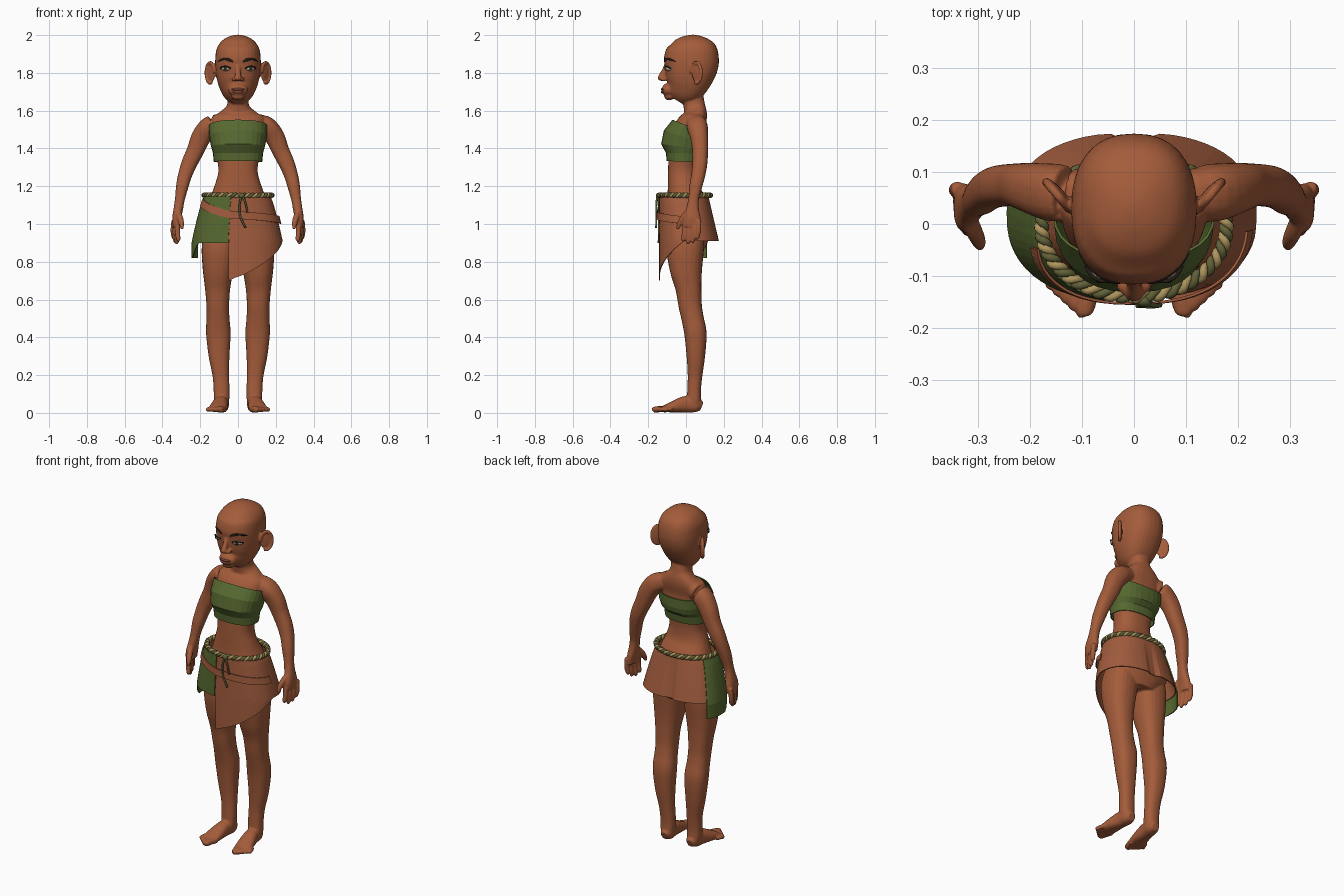
import bpy, bmesh, math
from math import sin, cos, pi, radians, exp
from mathutils import Vector, Matrix

if "Cube" in bpy.data.objects:
    bpy.data.objects.remove(bpy.data.objects["Cube"])


def material(name, r, g, b):
    m = bpy.data.materials.new(name)
    m.use_nodes = True
    m.diffuse_color = (r, g, b, 1)
    bsdf = next(n for n in m.node_tree.nodes if n.type == 'BSDF_PRINCIPLED')
    bsdf.inputs["Base Color"].default_value = (r, g, b, 1)
    bsdf.inputs["Roughness"].default_value = 0.8
    return m


SKIN = material("brown skin", .37, .107, .043)
HIDE = material("brown hide", .36, .108, .048)
GREEN = material("leaf green cloth", .095, .14, .03)
TAN = material("tan cord", .42, .3, .11)
OLIVE = material("olive cord", .12, .12, .04)
DARK = material("dark hair", .018, .011, .008)
WHITE = material("eye white", .5, .45, .36)
IRIS = material("hazel iris", .11, .11, .03)
LIP = material("lip brown", .22, .06, .035)


def sp(v):
    """Squared-off sine value, for slightly boxy ovals."""
    return math.copysign(abs(v) ** .85, v)


def smooth_path(rows, steps):
    rows = [Vector(r) for r in rows]
    if steps == 1:
        return rows
    p = [rows[0]] + rows + [rows[-1]]
    out = []
    for a, b, c, d in zip(p, p[1:], p[2:], p[3:]):
        for i in range(steps):
            t = i / steps
            out.append(.5 * (2 * b + (c - a) * t + (2 * a - 5 * b + 4 * c - d) * t ** 2
                             + (3 * b - a - 3 * c + d) * t ** 3))
    return out + [rows[-1]]


def tube(bm, rows, s=1, n=20, steps=4, ref=(1, 0, 0), caps=True):
    """Loft ovals along a path; each row is x, y, z and two radii."""
    path = smooth_path(rows, steps)
    pos = [Vector((r[0] * s, r[1], r[2])) for r in path]
    rings = []
    for i, c in enumerate(pos):
        t = (pos[min(i + 1, len(pos) - 1)] - pos[max(i - 1, 0)]).normalized()
        axis = Vector((0, 0, 1)) if abs(t.x) > .9 else Vector(ref)
        u = (axis - t * axis.dot(t)).normalized()
        v = t.cross(u)
        a, b = max(path[i][3], .001), max(path[i][4], .001)
        rings.append([bm.verts.new(c + u * a * sp(cos(k * 2 * pi / n))
                                   + v * b * sp(sin(k * 2 * pi / n))) for k in range(n)])
    for r, q in zip(rings, rings[1:]):
        for k in range(n):
            bm.faces.new((r[k], r[(k + 1) % n], q[(k + 1) % n], q[k]))
    if caps:
        bm.faces.new(rings[0])
        bm.faces.new(rings[-1])


def ball(bm, c, r, yaw=0):
    m = Matrix.Translation(c) @ Matrix.Rotation(yaw, 4, 'Z') @ Matrix.Diagonal((*r, 1))
    bmesh.ops.create_uvsphere(bm, u_segments=20, v_segments=12, radius=1, matrix=m)


def finish(name, bm, mat, smooth=True, thick=0):
    bmesh.ops.recalc_face_normals(bm, faces=bm.faces)
    for f in bm.faces:
        f.smooth = smooth
    me = bpy.data.meshes.new(name)
    bm.to_mesh(me)
    bm.free()
    me.materials.append(mat)
    ob = bpy.data.objects.new(name, me)
    bpy.context.collection.objects.link(ob)
    if thick:
        m = ob.modifiers.new("thickness", 'SOLIDIFY')
        m.thickness, m.offset = thick, 0
    return ob


# Body: torso and neck, then head
body = bmesh.new()
tube(body, [(0, .02, .87, .1, .08), (0, .02, .96, .18, .115), (0, .01, 1.04, .18, .12),
            (0, 0, 1.12, .155, .105), (0, -.015, 1.2, .125, .082), (0, -.018, 1.28, .104, .077),
            (0, -.012, 1.36, .115, .08), (0, .005, 1.44, .134, .09), (0, .022, 1.51, .14, .082),
            (0, .045, 1.56, .14, .066), (0, .05, 1.59, .1, .06), (0, .044, 1.625, .06, .057),
            (0, .035, 1.68, .055, .057), (0, .03, 1.76, .055, .055)], n=32)
tube(body, [(0, -.05, 1.655, .035, .045), (0, -.035, 1.68, .068, .075), (0, -.01, 1.72, .095, .105),
            (0, .01, 1.77, .112, .125), (0, .025, 1.83, .12, .142), (0, .03, 1.88, .12, .145),
            (0, .035, 1.93, .112, .132), (0, .035, 1.97, .085, .098), (0, .035, 1.993, .046, .052),
            (0, .035, 2.002, .01, .01)], n=32)
# Nose, muzzle and chin
tube(body, [(0, -.1, 1.845, .014, .014), (0, -.115, 1.81, .013, .014), (0, -.13, 1.78, .016, .016),
            (0, -.128, 1.762, .012, .012)])
ball(body, (0, -.13, 1.773), (.02, .02, .016))
ball(body, (0, -.095, 1.71), (.052, .034, .036))
ball(body, (0, -.088, 1.677), (.036, .028, .022))

for s in (1, -1):
    ball(body, (s * .02, -.118, 1.767), (.014, .016, .012))
    ball(body, (s * .06, -.055, 1.425), (.055, .055, .045))
    # Ear with raised rim
    yaw = s * radians(50)
    ball(body, (s * .143, .058, 1.8), (.033, .009, .054), yaw)
    rim = []
    for k in range(11):
        a = radians(-110 + 29 * k)
        p = Matrix.Rotation(radians(50), 3, 'Z') @ Vector((.034 * cos(a), -.005, .055 * sin(a)))
        rim.append((.143 + p.x, .058 + p.y, 1.8 + p.z, .009, .009))
    tube(body, rim, s, n=10, steps=2)
    # Arm
    tube(body, [(.09, .055, 1.54, .045, .045), (.15, .06, 1.515, .054, .055), (.195, .07, 1.46, .052, .048),
                (.225, .075, 1.39, .046, .042), (.258, .073, 1.32, .042, .04), (.28, .065, 1.26, .037, .037),
                (.295, .052, 1.2, .033, .034), (.308, .04, 1.13, .026, .028), (.316, .035, 1.08, .025, .034),
                (.325, .032, 1.03, .023, .046), (.327, .03, .985, .018, .045)], s)
    # Fingers and thumb
    for i in range(4):
        x, y = .316 + .008 * i, -.006 + .025 * i
        tip = .915 - .018 * sin(pi * (i + .3) / 3)
        tube(body, [(x, y, 1.02, .013, .013), (x + .004, y - .003, .965, .0135, .013),
                    (x, y - .008, tip + .01, .012, .011), (x - .003, y - .01, tip - .003, .005, .005)],
             s, n=12)
    tube(body, [(.318, .01, 1.06, .016, .016), (.306, -.018, 1.03, .016, .016),
                (.298, -.036, .998, .013, .013), (.297, -.045, .972, .007, .007)], s, n=12)
    # Leg
    tube(body, [(.09, .01, .98, .08, .09), (.1, -.004, .88, .092, .1), (.106, .0, .76, .081, .086),
                (.108, .013, .66, .067, .069), (.107, .022, .57, .06, .062), (.106, .035, .5, .061, .059),
                (.104, .05, .42, .065, .059), (.1, .052, .3, .055, .049), (.091, .048, .2, .044, .039),
                (.087, .043, .12, .042, .036), (.087, .042, .06, .04, .038), (.087, .042, .02, .03, .033)],
         s, n=24)
    # Foot and toes
    tube(body, [(.084, .083, .033, .022, .024), (.085, .055, .042, .037, .039), (.091, .0, .046, .038, .044),
                (.1, -.06, .034, .046, .032), (.108, -.115, .021, .048, .018)], s)
    for i in range(5):
        r = .017 - .0013 * i
        x, y = .073 + .0185 * i, -.1 + .006 * i
        e, w = .096 + .016 * i, -.17 + .013 * i
        tube(body, [(x, y, .019, r, r), ((x + e) / 2, (y + w) / 2, .02, r, r),
                    (e, w, .017, r, r * .9), (e, w - .008, .015, r * .5, r * .4)], s, n=12)

skin = finish("body", body, SKIN)
m = skin.modifiers.new("merge", 'REMESH')
m.mode, m.voxel_size, m.use_smooth_shade = 'VOXEL', .005, True
m = skin.modifiers.new("soften", 'SMOOTH')
m.factor, m.iterations = .5, 4

# Face details
for s, side in ((1, "left"), (-1, "right")):
    turn = Matrix.Rotation(radians(26), 3, 'Z')
    eye = Vector((.063, -.09, 1.823))

    def part(name, offset, r, mat):
        bm = bmesh.new()
        p = eye + turn @ Vector(offset)
        ball(bm, (p.x * s, p.y, p.z), r, s * radians(26))
        finish(side + name, bm, mat)

    part("_eye", (0, 0, 0), (.028, .02, .014), WHITE)
    part("_iris", (-.003, -.0155, .001), (.0115, .007, .0115), IRIS)
    part("_pupil", (-.003, -.0205, .001), (.006, .003, .006), DARK)
    lash = []
    for k in range(9):
        t = k / 4 - 1
        p = eye + turn @ Vector((.03 * t, -.019 + .014 * t * t, .001 + .0105 * (1 - t * t)))
        lash.append((*p, .0035, .0035))
    bm = bmesh.new()
    tube(bm, lash, s, n=8, steps=2, ref=(0, 0, 1))
    finish(side + "_lashes", bm, DARK)
    bm = bmesh.new()
    tube(bm, [(.028, -.112, 1.86, .005, .004), (.045, -.109, 1.868, .0075, .005),
              (.065, -.099, 1.873, .0065, .005), (.088, -.079, 1.87, .005, .005),
              (.104, -.056, 1.86, .002, .003)], s, n=10, ref=(0, 0, 1))
    finish(side + "_eyebrow", bm, DARK)
bm = bmesh.new()
ball(bm, (0, -.121, 1.713), (.035, .012, .0075))
ball(bm, (0, -.12, 1.699), (.03, .013, .009))
finish("lips", bm, LIP)

# Chest wrap
bm = bmesh.new()
tube(bm, [(0, -.014, 1.33, .126, .086), (0, -.012, 1.375, .13, .092), (0, -.012, 1.41, .14, .118),
          (0, -.002, 1.46, .15, .118), (0, .02, 1.515, .154, .096)], n=28, steps=1, caps=False)
finish("chest_wrap", bm, GREEN, False, .005)


# Skirt cloths wrapped around the hips; angle 0 is the front, growing to the left
def hip(th, z, off):
    f = min(1, max(0, (1.145 - z) / .24))
    x = (.17 + .065 * f ** .8 + off) * sp(sin(th))
    y = -.01 + .027 * f - (.128 + .03 * f + off) * sp(cos(th))
    if cos(th) < 0:
        y -= .025 * f * exp(-(x / .025) ** 2)
    return x, y, z


def cloth(name, start, end, top, hem, off, mat, rows=8):
    bm = bmesh.new()
    cols = max(8, int((end - start) * 10))
    grid = []
    for i in range(cols + 1):
        th = start + (end - start) * i / cols
        grid.append([bm.verts.new(hip(th, top(th) + (hem(th) - top(th)) * j / rows, off))
                     for j in range(rows + 1)])
    for a, b in zip(grid, grid[1:]):
        for j in range(rows):
            bm.faces.new((a[j], b[j], b[j + 1], a[j + 1]))
    finish(name, bm, mat, False, .005)


EDGE = -.16


def waist(th):
    return 1.145


def skirt_hem(th):
    return .70 + .21 * min(1, (th - EDGE) / 1.61) if th < 1.45 else .91


def panel_hem(th):
    return .9 - .08 * min(1, max(0, (-1.0 - th) / .35))


def sash_top(th):
    return 1.07 - .055 * (th - EDGE) if th < EDGE else 1.07 - .018 * (th - EDGE)


def sash_hem(th):
    return sash_top(th) - .04


cloth("skirt", EDGE, EDGE + 2 * pi, waist, skirt_hem, 0, HIDE)
cloth("side_panel", -2.1, EDGE, waist, panel_hem, .008, GREEN)
cloth("sash", -1.35, 1.5, sash_top, sash_hem, .014, HIDE, 2)

# Twisted belt cord with knot and hanging ends
for k, (name, mat) in enumerate((("belt_strand_tan", TAN), ("belt_strand_olive", OLIVE))):
    bm = bmesh.new()
    rows = []
    for i in range(241):
        th = 2 * pi * i / 240
        tw = th * 24 + k * pi
        r = .007 * cos(tw)
        rows.append(((.178 + r) * sin(th), -.006 - (.134 + r) * cos(th),
                     1.152 + .007 * sin(tw), .0085, .0085))
    tube(bm, rows, n=6, steps=1, ref=(0, 0, 1))
    finish(name, bm, mat)
bm = bmesh.new()
ball(bm, (.02, -.148, 1.15), (.016, .012, .015))
tube(bm, [(.02, -.15, 1.15, .006, .006), (.008, -.157, 1.1, .005, .005), (.012, -.157, 1.04, .005, .005),
          (.04, -.158, .98, .005, .005)], n=8)
tube(bm, [(.022, -.15, 1.15, .006, .006), (.04, -.157, 1.11, .005, .005), (.05, -.156, 1.06, .005, .005)], n=8)
finish("belt_knot", bm, OLIVE)
